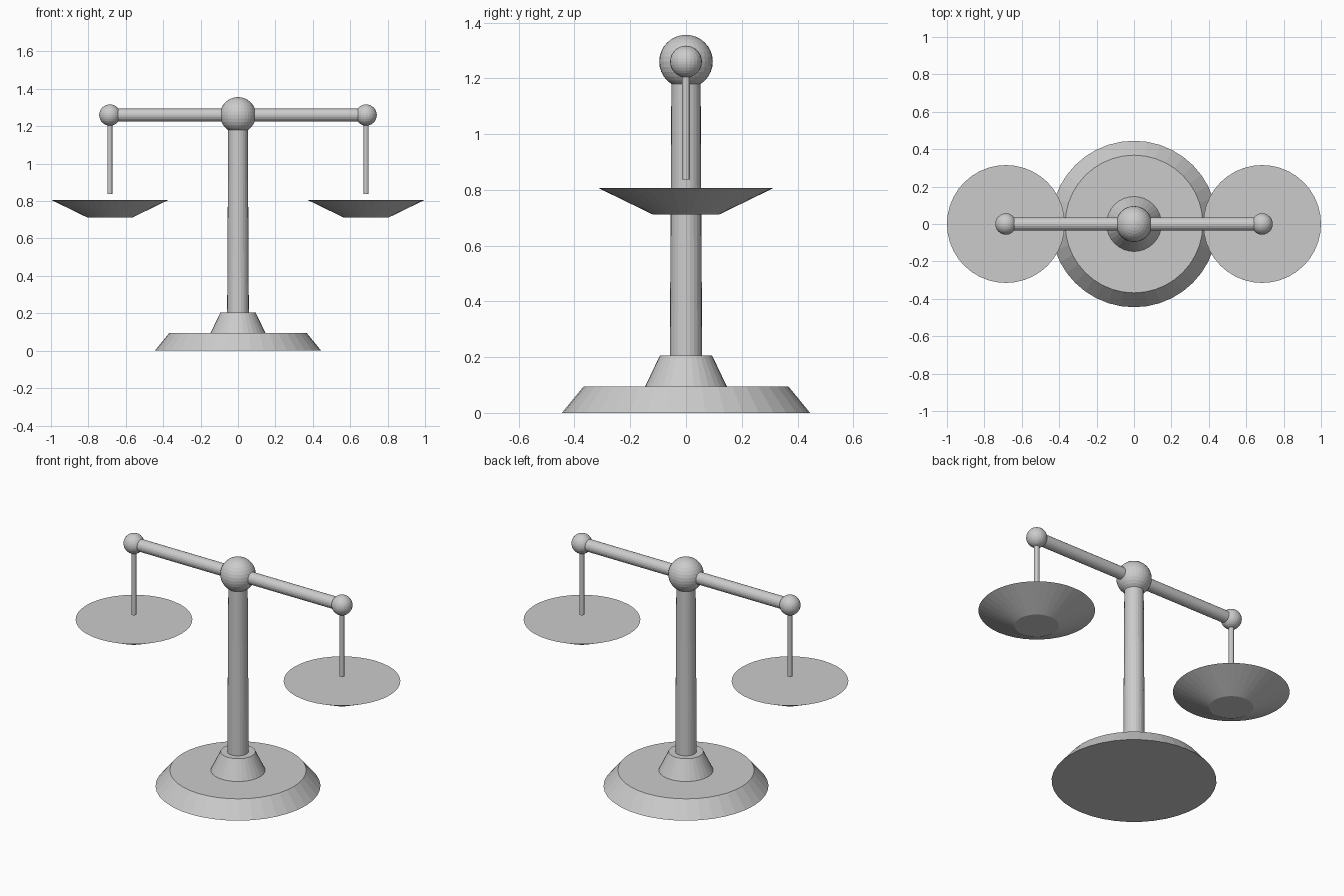
import bpy
from math import pi

if "Cube" in bpy.data.objects:
    bpy.data.objects.remove(bpy.data.objects["Cube"])

BEAM_Z = 1.26
ARM = 0.685


def frustum(name, r_bottom, r_top, z0, z1, x=0.0, sides=32):
    """Upright tapered cylinder between two heights."""
    bpy.ops.mesh.primitive_cone_add(vertices=sides, radius1=r_bottom, radius2=r_top,
                                    depth=z1 - z0, location=(x, 0, (z0 + z1) / 2))
    bpy.context.object.name = name
    return bpy.context.object


def ball(name, radius, x=0.0, segments=24, rings=16):
    bpy.ops.mesh.primitive_uv_sphere_add(segments=segments, ring_count=rings,
                                         radius=radius, location=(x, 0, BEAM_Z))
    bpy.context.object.name = name
    return bpy.context.object


# Stand: foot, collar and slightly tapered post
frustum("base", 0.445, 0.368, 0.0, 0.094, sides=40)
frustum("collar", 0.147, 0.094, 0.094, 0.205)
frustum("post", 0.058, 0.052, 0.205, BEAM_Z, sides=24)

# Pivot ball and horizontal beam
ball("pivot_ball", 0.096, segments=32)
bpy.ops.mesh.primitive_cylinder_add(vertices=20, radius=0.035, depth=2 * ARM,
                                    location=(0, 0, BEAM_Z), rotation=(0, pi / 2, 0))
bpy.context.object.name = "beam"

# Each side: end ball, hanger rod ending just above its pan, solid flat-topped pan
for side, sign in (("left", -1), ("right", 1)):
    x = sign * ARM
    ball(f"{side}_end_ball", 0.057, x)
    frustum(f"{side}_hanger", 0.014, 0.014, 0.838, BEAM_Z - 0.02, x, sides=12)
    frustum(f"{side}_pan", 0.12, 0.315, 0.712, 0.807, x, sides=40)
